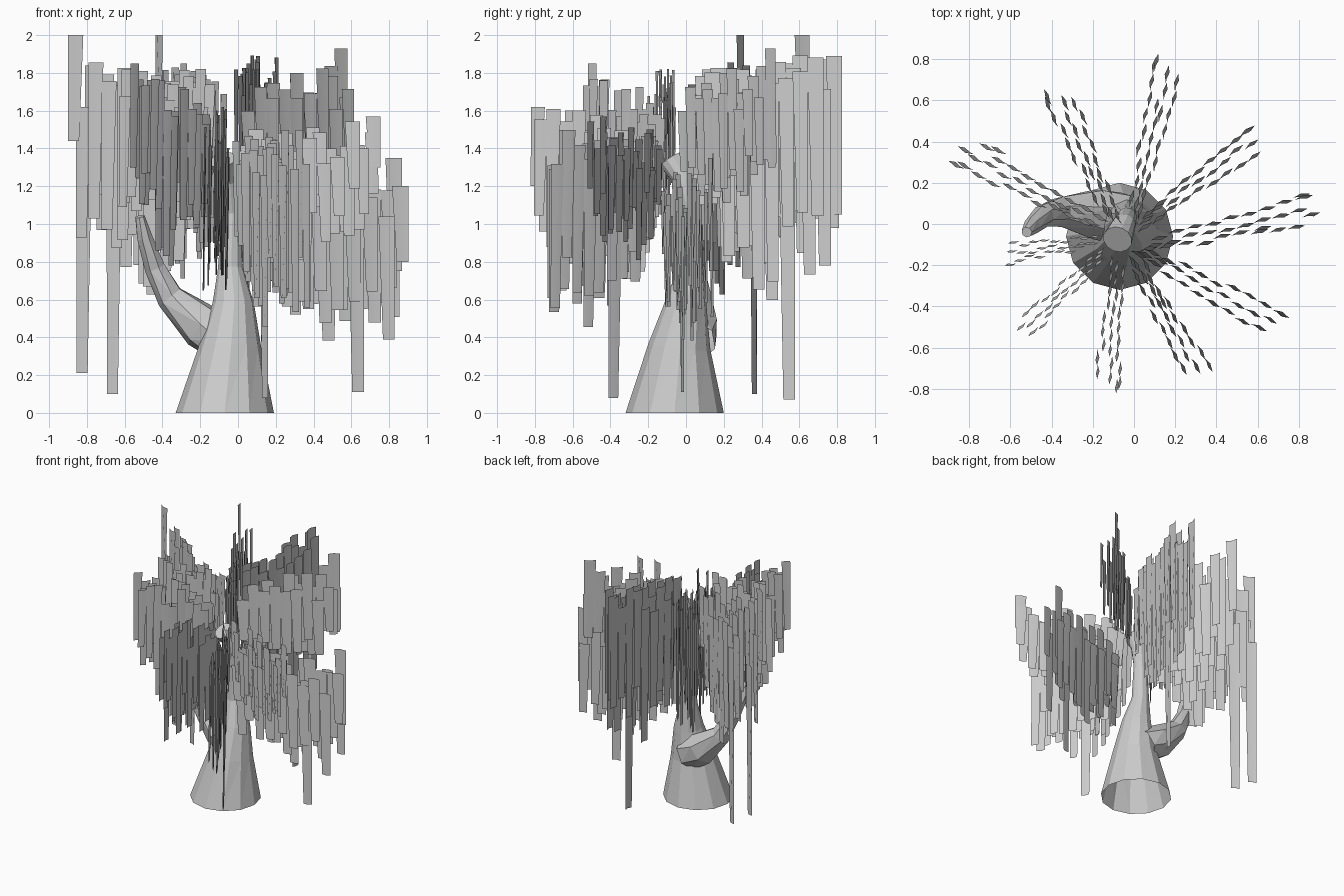
import bpy, bmesh, math, random
from mathutils import Vector

if "Cube" in bpy.data.objects:
    bpy.data.objects.remove(bpy.data.objects["Cube"])

random.seed(7)


def make_object(name, bm, smooth=False):
    if not smooth:
        bmesh.ops.recalc_face_normals(bm, faces=bm.faces)
    for f in bm.faces:
        f.smooth = smooth
    mesh = bpy.data.meshes.new(name)
    bm.to_mesh(mesh)
    bm.free()
    obj = bpy.data.objects.new(name, mesh)
    bpy.context.collection.objects.link(obj)
    return obj


def limb(name, rings, sides, twist):
    """Tapering faceted limb; each ring is (x, y, z, radius), first end open."""
    bm = bmesh.new()
    loops = []
    for i, (x, y, z, r) in enumerate(rings):
        a = Vector(rings[max(i - 1, 0)][:3])
        b = Vector(rings[min(i + 1, len(rings) - 1)][:3])
        axis = (b - a).normalized()
        if z == 0:
            axis = Vector((0, 0, 1))
        rot = Vector((0, 0, 1)).rotation_difference(axis)
        loop = []
        for k in range(sides):
            ang = 2 * math.pi * k / sides + twist * i
            p = rot @ Vector((r * math.cos(ang), r * math.sin(ang), 0))
            loop.append(bm.verts.new(p + Vector((x, y, z))))
        loops.append(loop)
    for lo, hi in zip(loops, loops[1:]):
        for k in range(sides):
            n = (k + 1) % sides
            bm.faces.new((lo[k], lo[n], hi[k]))
            bm.faces.new((lo[n], hi[n], hi[k]))
    bm.faces.new(loops[-1])
    return make_object(name, bm)


def strip(bm, x, y, top, bottom, angle, size):
    """One hanging leaf strip: a thin bowed ribbon narrowing downwards."""
    c, s = math.cos(angle), math.sin(angle)
    rows = []
    for z, k, bow, shift in ((top, size, .013, -.006), (bottom, size * .72, -.013, .006)):
        row = []
        for u, v in ((-.045, 0), (0, bow), (.045, 0)):
            px, py = u * k + shift, v * k
            row.append(bm.verts.new((x + c * px - s * py, y + s * px + c * py, z)))
        rows.append(row)
    a, b = rows
    for k in range(2):
        bm.faces.new((b[k], b[k + 1], a[k + 1], a[k]))


# Trunk with a forward-bending tip
limb("trunk", [(-.07, -.06, 0, .26), (-.04, -.035, .35, .165), (-.025, 0, .58, .11),
               (-.04, .025, .77, .066), (-.035, .03, 1.06, .05),
               (-.05, -.005, 1.23, .058), (-.08, -.075, 1.34, .072)], 12, 0.55)

# Side branch
limb("side_branch", [(-.06, .03, .38, .13), (-.19, .05, .46, .125), (-.36, .06, .615, .075),
                     (-.44, .04, .77, .056), (-.495, -.01, .93, .042),
                     (-.52, -.04, 1.04, .026)], 7, 0.2)

# Curtains: inner xy, outer xy, inner top, outer top, typical length, strip size
curtains = [
    ((.03, .00), (.60, .42), 1.76, 1.82, .50, 1.0),
    ((.06, -.11), (.85, .07), 1.22, 1.24, .66, 1.0),
    ((.02, -.13), (.70, -.49), 1.46, 1.50, .44, .95),
    ((.00, -.17), (.31, -.73), 1.42, 1.46, .78, .95),
    ((-.08, -.18), (-.13, -.78), 1.52, 1.58, .75, .82),
    ((-.15, -.14), (-.53, -.50), 1.66, 1.74, .70, .72),
    ((-.18, -.08), (-.62, -.145), 1.80, 1.78, .60, .66),
    ((-.17, .00), (-.81, .34), 1.74, 1.82, .90, 1.0),
    ((-.10, .02), (-.36, .62), 1.74, 1.82, .85, .97),
    ((.00, .06), (.17, .77), 1.80, 1.86, 1.0, .97),
]
# Extra long strips: x, y, top, bottom for the curtain index
long_strips = {1: [(.63, -.02, 1.1, .11)], 3: [(.14, -.38, 1.1, .08)],
               7: [(-.82, .36, 1.4, .21), (-.66, .36, 1.5, .10)],
               9: [(.13, .54, 1.4, .07)]}
# Tip strips rising above the rest
tip_strips = {0: [(.55, .45, 1.93, 1.3)],
              1: [(.865, .045, 1.2, .8), (.83, .13, 1.35, .75)],
              2: [(.72, -.44, 1.57, 1.3)], 4: [(-.085, -.79, 1.62, 1.2)],
              5: [(-.55, -.50, 1.85, 1.3)], 7: [(-.865, .29, 2.0, 1.44)],
              8: [(-.42, .62, 2.0, 1.4)], 9: [(.11, .79, 1.89, 1.05)]}
COUNT = 27
for i, (p, q, z0, z1, length, size) in enumerate(curtains):
    bm = bmesh.new()
    p, q = Vector(p), Vector(q)
    d = q - p
    angle = math.atan2(d.y, d.x)
    side = Vector((-d.y, d.x)).normalized()
    for k in range(COUNT):
        t = (k + 0.5) / COUNT
        off = (k % 3 - 1) * (0.022 + 0.045 * t) * size + random.uniform(-.012, .012)
        pos = p + d * t + side * off
        top = z0 + (z1 - z0) * t + random.uniform(-.2, .05)
        fall = length * random.uniform(.72, 1.15) * (.62 + 1.2 * t - .95 * t * t)
        strip(bm, pos.x, pos.y, top, top - fall, angle + random.uniform(-.05, .05) + .04,
              size * random.uniform(.92, 1.05))
    for x, y, top, bottom in long_strips.get(i, []) + tip_strips.get(i, []):
        strip(bm, x, y, top, bottom, angle + .04, size)
    make_object("leaf_curtain_%d" % (i + 1), bm, smooth=True)
